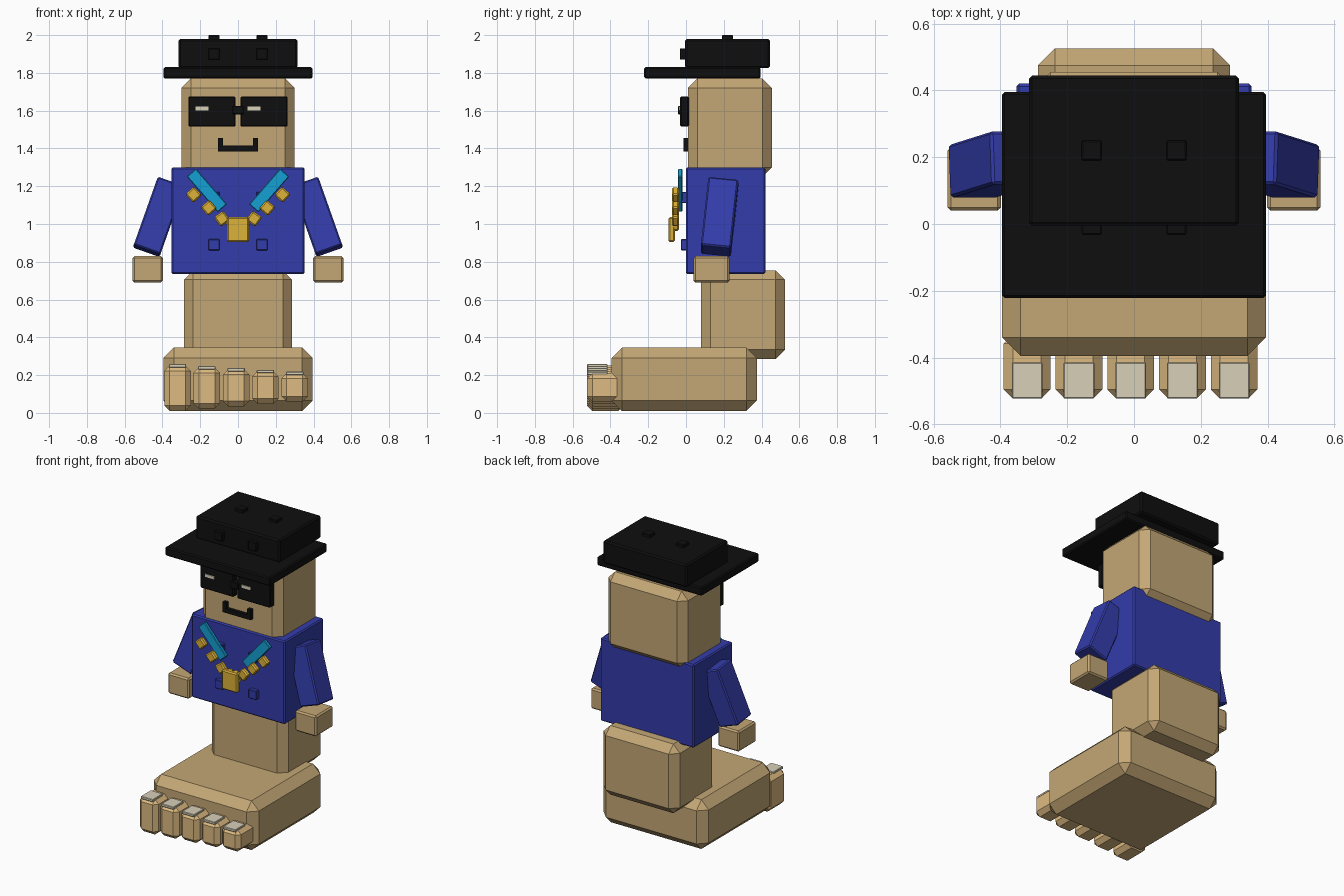
import bpy
import math

default = bpy.data.objects.get("Cube")
if default:
    bpy.data.objects.remove(default, do_unlink=True)


def material(name, red, green, blue):
    """Flat material from display colour values."""
    linear = [((c / 255 + 0.055) / 1.055) ** 2.4 for c in (red, green, blue)]
    mat = bpy.data.materials.new(name)
    mat.use_nodes = True
    mat.diffuse_color = (*linear, 1)
    shader = next(n for n in mat.node_tree.nodes if n.type == "BSDF_PRINCIPLED")
    shader.inputs["Base Color"].default_value = (*linear, 1)
    shader.inputs["Roughness"].default_value = 0.8
    return mat


tan = material("tan skin", 196, 167, 117)
light_tan = material("light tan toes", 222, 187, 130)
cream = material("cream nails", 216, 208, 184)
blue = material("blue shirt", 51, 60, 170)
black = material("black", 15, 15, 15)
cyan = material("cyan strap", 20, 160, 212)
gold = material("gold", 220, 178, 58)


def block(name, mat, centre, size, bevel=0.0, rotation=(0, 0, 0)):
    """Box with a one-step chamfer."""
    bpy.ops.mesh.primitive_cube_add(size=1, location=centre)
    obj = bpy.context.object
    obj.name = name
    obj.data.transform([[size[0], 0, 0, 0], [0, size[1], 0, 0],
                        [0, 0, size[2], 0], [0, 0, 0, 1]] and scale_matrix(size))
    obj.rotation_euler = [math.radians(a) for a in rotation]
    obj.data.materials.append(mat)
    if bevel:
        mod = obj.modifiers.new("chamfer", "BEVEL")
        mod.width = bevel
        mod.segments = 1
    return obj


def scale_matrix(size):
    from mathutils import Matrix
    return Matrix.Diagonal((*size, 1))


def span(name, mat, x, y, z, bevel=0.0):
    """Box given by its extents along each axis."""
    centre = [(a + b) / 2 for a, b in (x, y, z)]
    size = [b - a for a, b in (x, y, z)]
    return block(name, mat, centre, size, bevel)


# Body
span("foot", tan, (-0.395, 0.395), (-0.395, 0.375), (0.01, 0.345), 0.055)
span("leg", tan, (-0.287, 0.287), (0.08, 0.525), (0.285, 0.755), 0.05)
span("torso", blue, (-0.352, 0.352), (0, 0.42), (0.735, 1.3), 0.008)
span("head", tan, (-0.3, 0.3), (0.01, 0.455), (1.25, 1.77), 0.05)

# Toes shrink from the right side to the left, each with a nail
for i in range(5):
    x = -0.32 + 0.155 * i
    low, high = 0.01 + 0.0125 * i, 0.25 - 0.01 * i
    span("toe", light_tan, (x - 0.07, x + 0.07), (-0.523, -0.33), (low, high), 0.028)
    span("toenail", cream, (x - 0.046, x + 0.046), (-0.523, -0.415),
         (high - 0.01, high + 0.008), 0.003)

# Hat
span("hat_brim", black, (-0.395, 0.395), (-0.222, 0.395), (1.77, 1.83), 0.008)
span("hat_crown", black, (-0.315, 0.315), (-0.005, 0.445), (1.825, 1.98), 0.01)

# Glasses bridge and mouth bar
span("glasses_bridge", black, (-0.03, 0.03), (-0.043, 0.01), (1.58, 1.625), 0.004)
span("mouth_bar", black, (-0.105, 0.105), (-0.014, 0.012), (1.385, 1.415))

# Paired parts, right then left
for side, s in (("right", -1), ("left", 1)):
    block(side + "_arm", blue, (s * 0.42, 0.178, 1.038), (0.15, 0.16, 0.385),
          0.008, (-6, -s * 19.5, 0))
    block(side + "_hand", tan, (s * 0.478, 0.135, 0.76), (0.16, 0.19, 0.14), 0.01)
    block(side + "_lens", black, (s * 0.138, -0.008, 1.595), (0.25, 0.046, 0.16), 0.006)
    block(side + "_lens_glint", cream, (0.085 if s > 0 else -0.19, -0.032, 1.611),
          (0.068, 0.008, 0.02))
    block(side + "_mouth_corner", black, (s * 0.092, -0.001, 1.42), (0.026, 0.026, 0.07))

    # Square studs on hat and shirt
    block("hat_top_stud", black, (s * 0.127, 0.22, 1.985), (0.06, 0.06, 0.03), 0.004)
    block("hat_front_stud", black, (s * 0.127, -0.015, 1.9), (0.06, 0.035, 0.06), 0.004)
    for z in (0.89, 1.14):
        block("shirt_stud", blue, (s * 0.127, -0.01, z), (0.06, 0.035, 0.06), 0.004)

    # Necklace
    block(side + "_strap", cyan, (s * 0.165, -0.031, 1.178), (0.064, 0.024, 0.25),
          0.004, (0, s * 41, 0))
    for x, z, tilt in ((0.235, 1.155, 43), (0.155, 1.085, 41),
                       (0.085, 1.028, 36), (0.03, 1.0, 15)):
        block(side + "_bead", gold, (s * x, -0.056, z), (0.062, 0.036, 0.062),
              0.008, (0, s * tilt, 0))
block("pendant", gold, (0, -0.076, 0.97), (0.118, 0.034, 0.132), 0.008)
